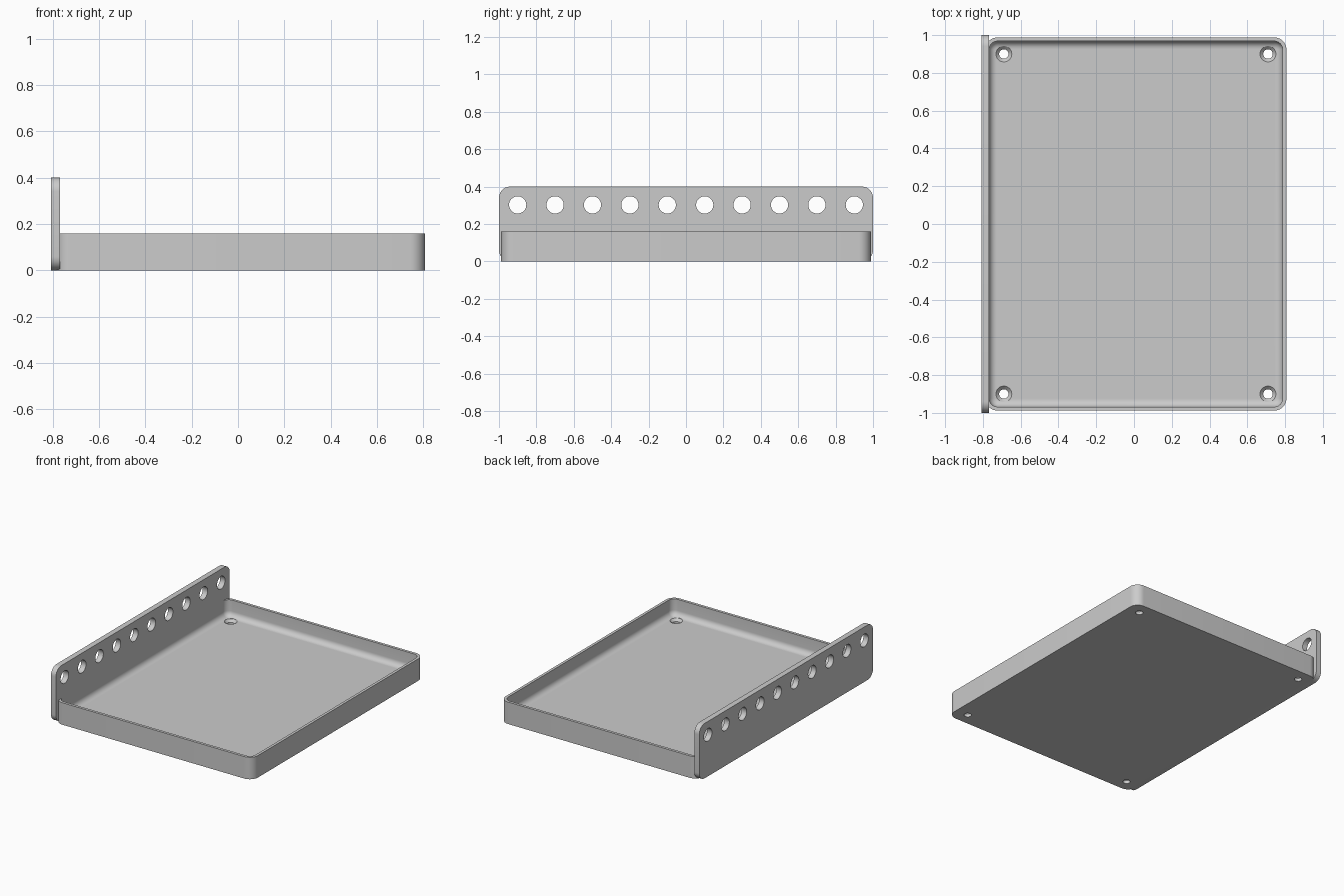
import bpy, bmesh, math
from mathutils import Vector, Matrix

cube = bpy.data.objects.get("Cube")
if cube:
    bpy.data.objects.remove(cube, do_unlink=True)

grey = bpy.data.materials.new("plain grey")
grey.use_nodes = True
grey.diffuse_color = (0.6, 0.6, 0.6, 1)
grey.node_tree.nodes["Principled BSDF"].inputs["Base Color"].default_value = grey.diffuse_color


def rounded_rect(hx, hy, radius, z, steps=10):
    """Outline of a rounded rectangle centred on the origin."""
    points = []
    for k, (sx, sy) in enumerate([(1, 1), (-1, 1), (-1, -1), (1, -1)]):
        for i in range(steps + 1):
            a = math.pi / 2 * (k + i / steps)
            points.append(Vector((sx * (hx - radius) + radius * math.cos(a),
                                  sy * (hy - radius) + radius * math.sin(a), z)))
    return points


def circle(radius, z, sides=40):
    return [Vector((radius * math.cos(2 * math.pi * i / sides),
                    radius * math.sin(2 * math.pi * i / sides), z)) for i in range(sides)]


def loft(bm, outlines, matrix):
    """Skin a stack of outlines and cap both ends."""
    rings = [[bm.verts.new(matrix @ p) for p in line] for line in outlines]
    for low, high in zip(rings, rings[1:]):
        for i in range(len(low)):
            j = (i + 1) % len(low)
            bm.faces.new((low[i], low[j], high[j], high[i]))
    bm.faces.new(rings[0][::-1])
    bm.faces.new(rings[-1])


def make(name, solids):
    bm = bmesh.new()
    for outlines, matrix in solids:
        loft(bm, outlines, matrix)
    bmesh.ops.recalc_face_normals(bm, faces=bm.faces)
    mesh = bpy.data.meshes.new(name)
    bm.to_mesh(mesh)
    bm.free()
    mesh.materials.append(grey)
    obj = bpy.data.objects.new(name, mesh)
    bpy.context.collection.objects.link(obj)
    return obj


def drill(obj, cutter):
    """Cut the holes, drop the cutter and shade the result."""
    cutter.hide_render = True
    mod = obj.modifiers.new("holes", 'BOOLEAN')
    mod.operation = 'DIFFERENCE'
    mod.solver = 'EXACT'
    mod.object = cutter
    bpy.ops.object.select_all(action='DESELECT')
    bpy.context.view_layer.objects.active = obj
    obj.select_set(True)
    bpy.ops.object.modifier_apply(modifier=mod.name)
    bpy.data.objects.remove(cutter, do_unlink=True)
    bpy.ops.object.shade_smooth_by_angle(angle=math.radians(30))


# Tray: thin walls, with a fillet where they meet the floor
HX, HY, CORNER, HEIGHT = 0.797, 0.988, 0.065, 0.16
WALL, FLOOR, FILLET = 0.02, 0.04, 0.04
centre = Matrix.Translation((0.01, 0, 0))
outlines = [rounded_rect(HX, HY, CORNER, 0),
            rounded_rect(HX, HY, CORNER, HEIGHT),
            rounded_rect(HX - WALL, HY - WALL, CORNER - WALL, HEIGHT)]
for i in range(9):
    a = math.pi / 2 * i / 8
    inset = WALL + FILLET * (1 - math.cos(a))
    outlines.append(rounded_rect(HX - inset, HY - inset, CORNER - inset,
                                 FLOOR + FILLET * (1 - math.sin(a))))
tray = make("tray", [(outlines, centre)])

# Countersunk screw holes in the tray corners
screw = [circle(0.025, -0.02), circle(0.025, 0.022),
         circle(0.042, FLOOR), circle(0.042, FLOOR + 0.01)]
drill(tray, make("screw_hole_cutter",
                 [(screw, centre @ Matrix.Translation((sx * 0.699, sy * 0.9, 0)))
                  for sx in (-1, 1) for sy in (-1, 1)]))

# Upright side plate with rounded corners
upright = Matrix.Translation((-0.787, 0, 0.2)) @ Matrix(
    ((0, 0, 1, 0), (1, 0, 0, 0), (0, 1, 0, 0), (0, 0, 0, 1)))
plate = make("side_plate", [([rounded_rect(1, 0.2, 0.06, z) for z in (-0.02, 0.02)], upright)])

# Row of round holes along the top of the plate
bore = [circle(0.046, -0.05), circle(0.046, 0.05)]
drill(plate, make("plate_hole_cutter",
                  [(bore, upright @ Matrix.Translation((-0.9 + 0.2 * i, 0.102, 0)))
                   for i in range(10)]))
